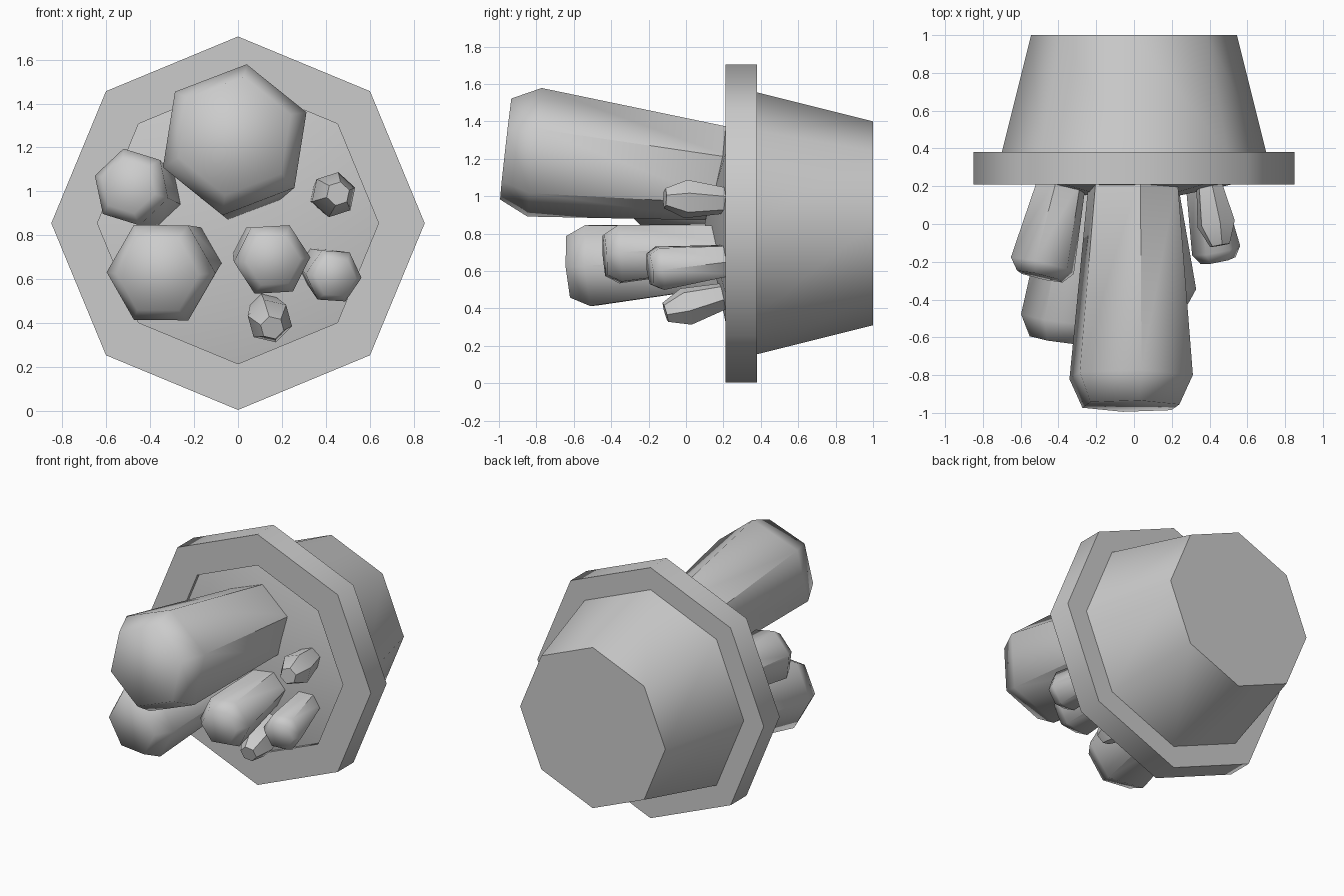
import bpy, bmesh, math
from mathutils import Vector

if "Cube" in bpy.data.objects:
    bpy.data.objects.remove(bpy.data.objects["Cube"])

CZ = 0.855  # height of the pot's axis


def finish(name, bm, angle):
    bmesh.ops.remove_doubles(bm, verts=bm.verts, dist=1e-5)
    bmesh.ops.recalc_face_normals(bm, faces=bm.faces)
    me = bpy.data.meshes.new(name)
    bm.to_mesh(me)
    bm.free()
    ob = bpy.data.objects.new(name, me)
    bpy.context.collection.objects.link(ob)
    bpy.ops.object.select_all(action='DESELECT')
    ob.select_set(True)
    bpy.context.view_layer.objects.active = ob
    bpy.ops.object.shade_smooth_by_angle(angle=math.radians(angle))
    return ob


def skin(bm, rings):
    """Join consecutive equal-length vertex rings with quads."""
    for a, b in zip(rings, rings[1:]):
        n = len(a)
        for i in range(n):
            bm.faces.new((a[i], a[(i + 1) % n], b[(i + 1) % n], b[i]))


def octagon_lathe(name, profile, tip=None, angle=50):
    """Eight-sided turned shape about the y axis; profile is (radius, y)."""
    bm = bmesh.new()
    rings = [[bm.verts.new((r * math.cos(i * math.pi / 4), y,
                            CZ + r * math.sin(i * math.pi / 4)))
              for i in range(8)] for r, y in profile]
    skin(bm, rings)
    if tip is None:
        bm.faces.new(rings[-1])
    else:
        t = bm.verts.new((0, tip, CZ))
        for i in range(8):
            bm.faces.new((rings[-1][i], rings[-1][(i + 1) % 8], t))
    return finish(name, bm, angle)


def crystal(name, base, head, r_base, r_head, r_cap, cap_len, roll, soft):
    """Six-sided crystal widening to a shoulder, then chamfered to a flat cap."""
    base, head = Vector(base), Vector(head)
    d = (head - base).normalized()
    e1 = (Vector((1, 0, 0)) - d * d.x).normalized()
    e2 = e1.cross(d)
    if e2.z < 0:
        e2 = -e2
    bm = bmesh.new()
    rings = []
    for c, r in ((base, r_base), (head, r_head), (head + d * cap_len, r_cap)):
        rings.append([bm.verts.new(c + r * (e1 * math.cos(a) + e2 * math.sin(a)))
                      for a in (math.radians(roll + 60 * i) for i in range(6))])
    skin(bm, rings)
    bm.faces.new(rings[0])
    bm.faces.new(rings[2])
    ob = finish(name, bm, 50)
    if soft:
        # Rounded-looking head: only long edges and the base stay sharp
        attr = ob.data.attributes.get("sharp_edge")
        for e in ob.data.edges:
            a, b = sorted(e.vertices)
            e.use_edge_sharp = a < 6


# Pot with a wide rim and tapering body
octagon_lathe("pot", [(0.64, 0.30), (0.64, 0.21), (0.85, 0.21), (0.85, 0.38),
                      (0.70, 0.38), (0.545, 1.0)])
# Mounded soil
octagon_lathe("soil", [(0.64, 0.30), (0.64, 0.235)], tip=0.10)

# Crystals: base, shoulder centre, radii (base, shoulder, cap), cap length, roll
crystals = [
    ("crystal_large", (-0.005, 0.25, 1.115), (-0.015, -0.81, 1.235),
     0.25, 0.35, 0.275, 0.155, 81, True),
    ("crystal_lower_left", (-0.25, 0.25, 0.68), (-0.35, -0.51, 0.63),
     0.18, 0.25, 0.19, 0.11, 180, True),
    ("crystal_upper_left", (-0.375, 0.25, 0.975), (-0.485, -0.22, 1.02),
     0.13, 0.18, 0.13, 0.06, 102, True),
    ("crystal_centre", (0.10, 0.25, 0.73), (0.155, -0.36, 0.69),
     0.125, 0.175, 0.125, 0.075, 63, True),
    ("crystal_lower_right", (0.36, 0.25, 0.66), (0.435, -0.14, 0.615),
     0.09, 0.13, 0.095, 0.055, 55, True),
    ("crystal_small_right", (0.39, 0.25, 0.975), (0.435, 0.0, 0.985),
     0.065, 0.105, 0.055, 0.115, 78, False),
    ("crystal_small_bottom", (0.12, 0.25, 0.48), (0.145, 0.0, 0.41),
     0.065, 0.105, 0.055, 0.115, 105, False),
]
for c in crystals:
    crystal(*c)
